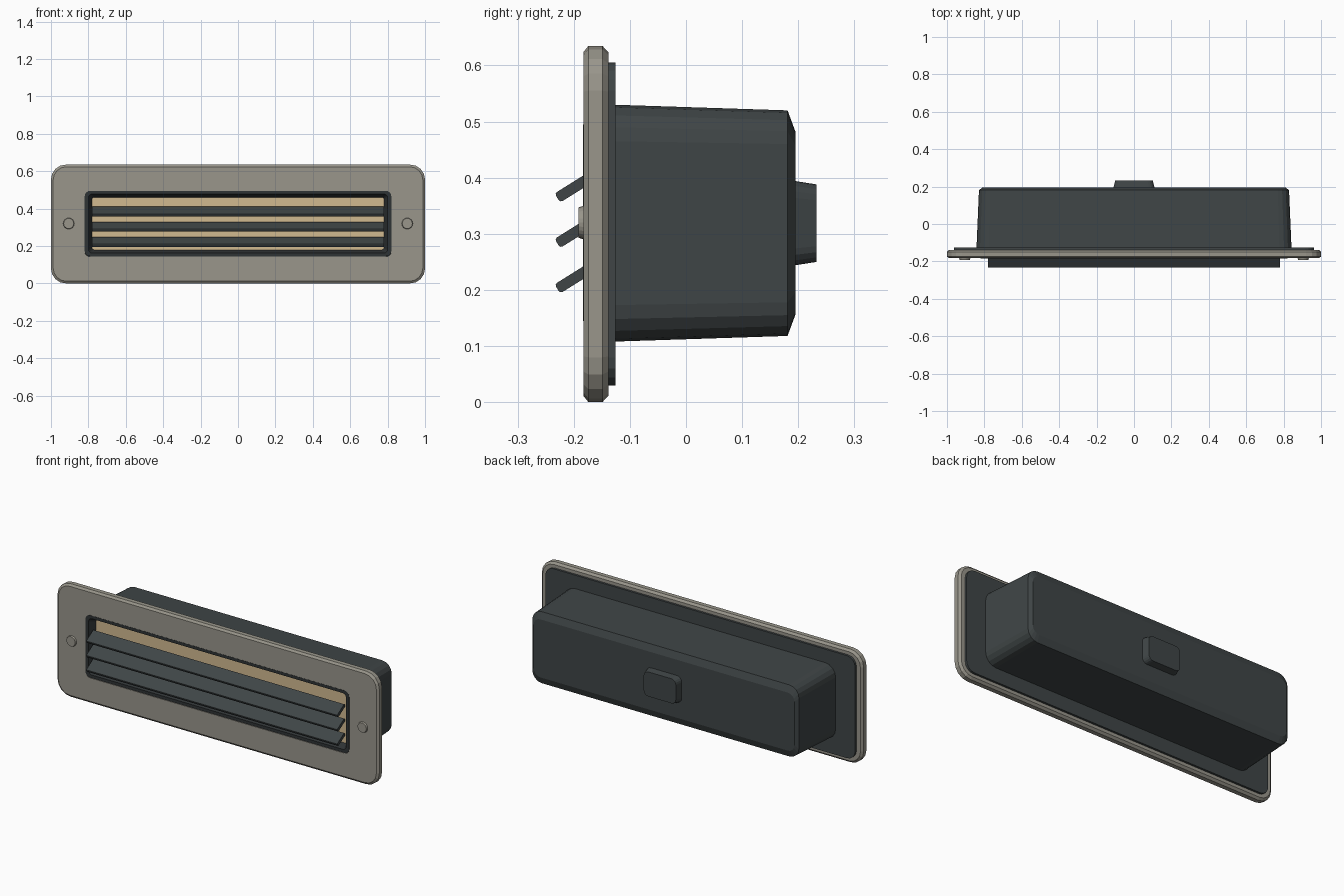
import bpy, bmesh, math
from mathutils import Matrix

cube = bpy.data.objects.get("Cube")
if cube:
    bpy.data.objects.remove(cube, do_unlink=True)


def material(name, rgb):
    m = bpy.data.materials.new(name)
    m.use_nodes = True
    m.diffuse_color = (*rgb, 1)
    m.node_tree.nodes["Principled BSDF"].inputs["Base Color"].default_value = (*rgb, 1)
    return m


METAL = material("warm grey metal", (0.32, 0.305, 0.26))
DARK = material("charcoal plastic", (0.05, 0.06, 0.062))
TRIM = material("black trim", (0.028, 0.033, 0.035))
LENS = material("cream lens", (0.64, 0.49, 0.28))
MID = 0.3175


def finish(name, bm, mat):
    bmesh.ops.recalc_face_normals(bm, faces=bm.faces)
    mesh = bpy.data.meshes.new(name)
    bm.to_mesh(mesh)
    bm.free()
    mesh.materials.append(mat)
    ob = bpy.data.objects.new(name, mesh)
    bpy.context.collection.objects.link(ob)
    return ob


def rounded_loft(name, rings, mat, z=MID, closed=False, seg=4):
    """Skin rounded rectangles given as (y, half width, half height, radius)."""
    bm = bmesh.new()
    loops = []
    for y, hx, hz, r in rings:
        loop = []
        for q, (sx, sz) in enumerate([(1, 1), (-1, 1), (-1, -1), (1, -1)]):
            for i in range(seg + 1):
                a = math.pi / 2 * (q + i / seg)
                loop.append(bm.verts.new((sx * (hx - r) + r * math.cos(a), y,
                                          z + sz * (hz - r) + r * math.sin(a))))
        loops.append(loop)
    pairs = list(zip(loops, loops[1:]))
    if closed:
        pairs.append((loops[-1], loops[0]))
    else:
        bm.faces.new(loops[0])
        bm.faces.new(loops[-1])
    n = len(loops[0])
    for a, b in pairs:
        for i in range(n):
            j = (i + 1) % n
            bm.faces.new((a[i], a[j], b[j], b[i]))
    return finish(name, bm, mat)


# Face plate with a window
rounded_loft("face_plate", [
    (-0.183, 0.82, 0.175, 0.03), (-0.183, 0.988, 0.306, 0.07),
    (-0.174, 1.0, MID, 0.08), (-0.149, 1.0, MID, 0.08),
    (-0.138, 0.988, 0.306, 0.07), (-0.138, 0.82, 0.175, 0.03)], METAL, closed=True)

# Gasket behind the plate
rounded_loft("gasket", [(-0.138, 0.963, 0.288, 0.05), (-0.126, 0.963, 0.288, 0.05)], DARK)

# Tapered housing and rear cable box
rounded_loft("housing", [
    (-0.126, 0.842, 0.211, 0.065), (0.181, 0.829, 0.201, 0.06),
    (0.195, 0.81, 0.163, 0.04)], DARK, z=0.319)
rounded_loft("cable_box", [
    (0.195, 0.11, 0.075, 0.03), (0.233, 0.1, 0.069, 0.028)], DARK, z=0.319)

# Window trim and lens
rounded_loft("window_trim", [
    (-0.138, 0.82, 0.175, 0.03), (-0.184, 0.82, 0.175, 0.03),
    (-0.184, 0.8, 0.158, 0.02), (-0.145, 0.78, 0.14, 0.012),
    (-0.138, 0.78, 0.14, 0.012)], TRIM, z=0.32, closed=True)
rounded_loft("lens", [(-0.146, 0.781, 0.141, 0.012), (-0.139, 0.781, 0.141, 0.012)],
             LENS, z=0.32)

# Sloping louvre slats
for k in range(3):
    bm = bmesh.new()
    bmesh.ops.create_cube(bm, size=1, matrix=Matrix.Translation((0, -0.197, 0.222 + 0.081 * k))
                          @ Matrix.Rotation(math.radians(32), 4, 'X')
                          @ Matrix.Diagonal((1.56, 0.076, 0.019, 1)))
    long_edges = [e for e in bm.edges if abs(e.verts[0].co.x - e.verts[1].co.x) > 1]
    bmesh.ops.bevel(bm, geom=long_edges, offset=0.005, segments=2, profile=0.5,
                    affect='EDGES')
    finish(f"louvre_slat_{k + 1}", bm, DARK)

# Screw heads
for side, x in (("left", 0.905), ("right", -0.905)):
    bm = bmesh.new()
    bmesh.ops.create_cone(bm, cap_ends=True, segments=24, radius1=0.03, radius2=0.027,
                          depth=0.01, matrix=Matrix.Translation((x, -0.187, 0.32))
                          @ Matrix.Rotation(math.pi / 2, 4, 'X'))
    finish(f"{side}_screw", bm, METAL)
